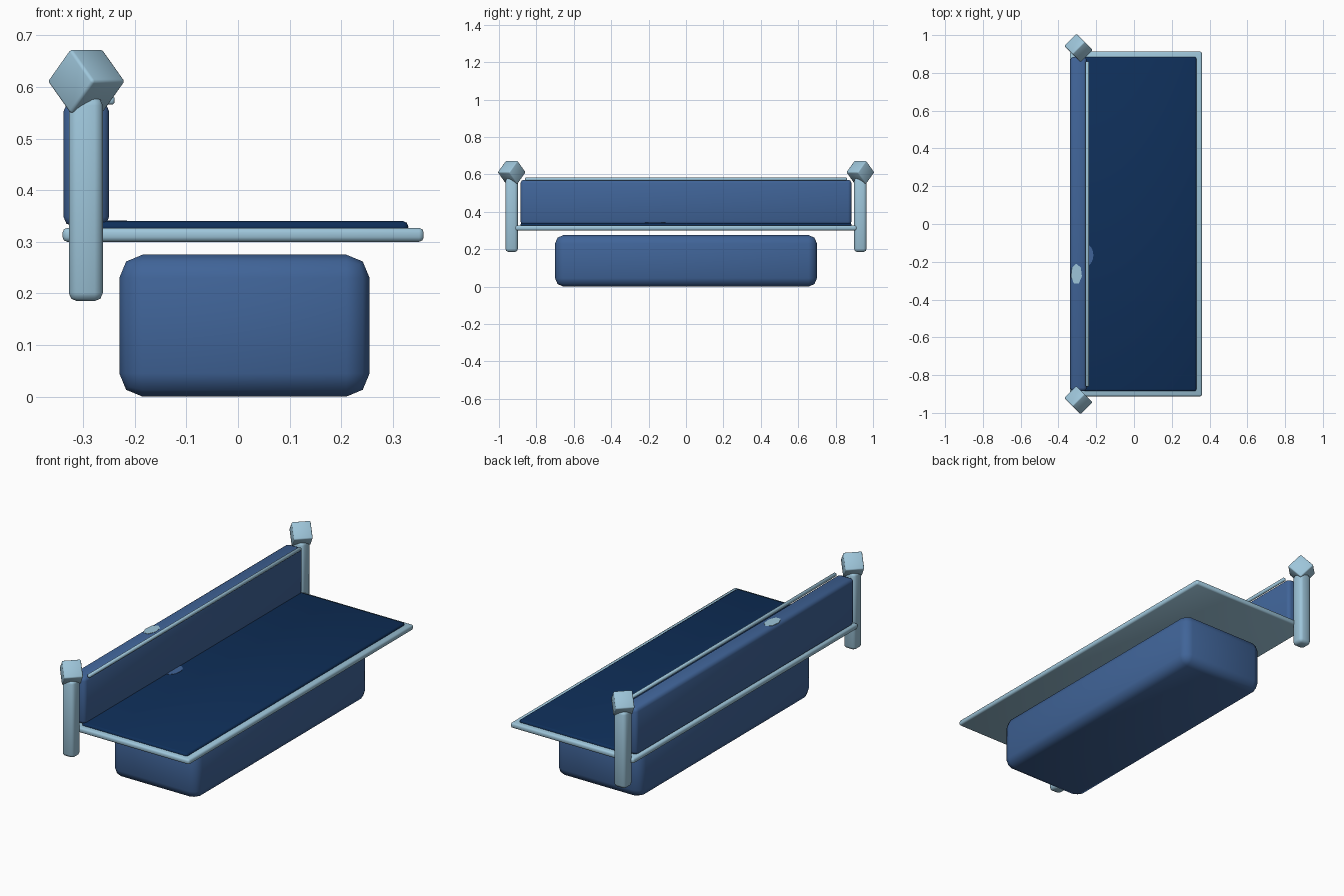
import bpy, math
from mathutils import Matrix, Vector

if "Cube" in bpy.data.objects:
    bpy.data.objects.remove(bpy.data.objects["Cube"])


def material(name, rgb):
    m = bpy.data.materials.new(name)
    m.diffuse_color = (*rgb, 1)
    m.use_nodes = True
    m.node_tree.nodes["Principled BSDF"].inputs["Base Color"].default_value = m.diffuse_color
    return m


PALE = material("pale blue", (0.34, 0.56, 0.70))
MID = material("mid blue", (0.051, 0.127, 0.314))
NAVY = material("navy", (0.0045, 0.028, 0.10))


def finish(obj, name, mat, bevel=0, segments=2):
    obj.name = name
    obj.data.materials.append(mat)
    if bevel:
        b = obj.modifiers.new("rounded edges", 'BEVEL')
        b.width, b.segments = bevel, segments
        bpy.context.view_layer.objects.active = obj
        bpy.ops.object.modifier_apply(modifier=b.name)
    bpy.ops.object.shade_smooth_by_angle(angle=math.radians(50))
    return obj


def box(name, x, y, z, mat, bevel, segments=2):
    """Rounded box from (min, max) ranges."""
    bpy.ops.mesh.primitive_cube_add(size=1)
    o = bpy.context.object
    size = Matrix.Diagonal((x[1] - x[0], y[1] - y[0], z[1] - z[0], 1))
    mid = Vector((sum(x) / 2, sum(y) / 2, sum(z) / 2))
    o.data.transform(size)
    o.location = mid
    return finish(o, name, mat, bevel, segments)


def plate(name, x, y, z, rx, ry, sides, mat):
    """Thin painted plate."""
    bpy.ops.mesh.primitive_cylinder_add(vertices=sides, radius=1, depth=0.003,
                                        location=(x, y, z))
    o = bpy.context.object
    o.data.transform(Matrix.Diagonal((rx, ry, 1, 1)))
    return finish(o, name, mat)


# Bench body
box("base", (-0.23, 0.255), (-0.70, 0.70), (0.0, 0.275), MID, 0.045)
box("seat_frame", (-0.34, 0.36), (-0.912, 0.912), (0.30, 0.327), PALE, 0.009)
box("seat_cushion", (-0.27, 0.33), (-0.885, 0.885), (0.318, 0.34), NAVY, 0.01)
box("backrest", (-0.338, -0.25), (-0.885, 0.885), (0.33, 0.571), MID, 0.018)
box("backrest_rod", (-0.256, -0.239), (-0.86, 0.86), (0.566, 0.583), PALE, 0.004, 1)

# End posts with a cube finial standing on its edge
for side, y in (("front", -0.932), ("rear", 0.932)):
    box(side + "_post", (-0.328, -0.262), (y - 0.033, y + 0.033),
        (0.185, 0.58), PALE, 0.016)
    f = box(side + "_finial", (-0.045, 0.045), (-0.045, 0.045),
            (-0.045, 0.045), PALE, 0.006)
    f.data.transform(Matrix.Rotation(math.radians(45), 4, 'Z')
                     @ Matrix.Rotation(math.radians(45), 4, 'X'))
    f.location = (-0.294, y, 0.611)

# Worn spots on the backrest top and on the seat
plate("backrest_worn_spot", -0.305, -0.265, 0.571, 0.030, 0.055, 7, PALE)
plate("seat_worn_spot", -0.25, -0.165, 0.340, 0.035, 0.055, 16, MID)
